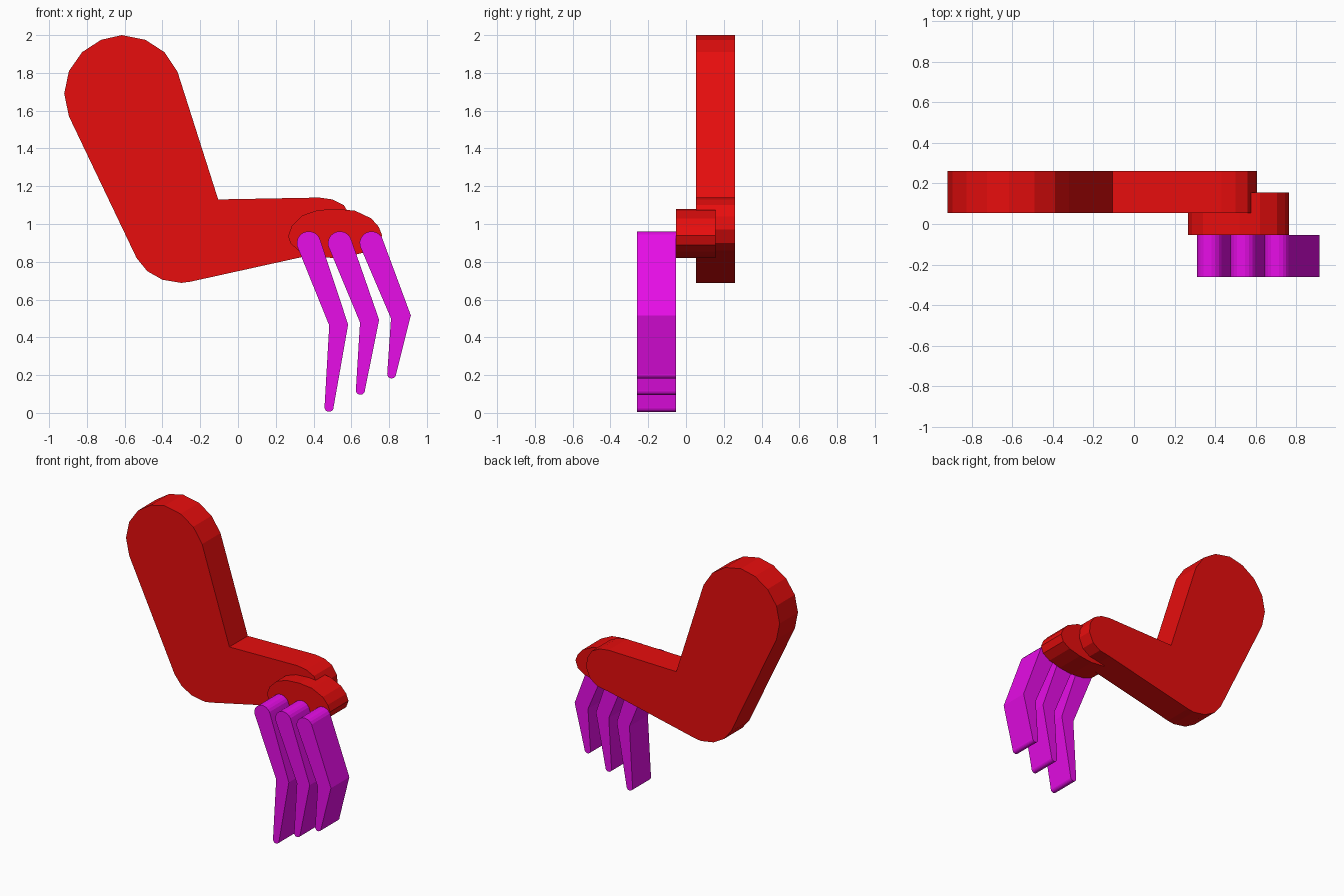
import bpy, bmesh, math


def material(name, rgb):
    m = bpy.data.materials.new(name)
    m.diffuse_color = (*rgb, 1)
    return m


RED = material("red", (0.8, 0.004, 0.004))
MAGENTA = material("magenta", (0.8, 0.004, 0.8))


def slab(name, outline, y0, y1, mat):
    """Extrude an (x, z) outline from y0 to y1."""
    bm = bmesh.new()
    face = bm.faces.new([bm.verts.new((x, y0, z)) for x, z in outline])
    ext = bmesh.ops.extrude_face_region(bm, geom=[face])
    for g in ext["geom"]:
        if isinstance(g, bmesh.types.BMVert):
            g.co.y = y1
    bmesh.ops.recalc_face_normals(bm, faces=bm.faces)
    me = bpy.data.meshes.new(name)
    bm.to_mesh(me)
    bm.free()
    me.materials.append(mat)
    ob = bpy.data.objects.new(name, me)
    bpy.context.collection.objects.link(ob)
    return ob


def cap(a, b, n=10):
    """Half circle running clockwise from point a to point b."""
    cx, cz = (a[0] + b[0]) / 2, (a[1] + b[1]) / 2
    r = math.dist(a, b) / 2
    t = math.atan2(a[1] - cz, a[0] - cx)
    return [(cx + r * math.cos(t - math.pi * i / n),
             cz + r * math.sin(t - math.pi * i / n)) for i in range(n + 1)]


# Bent arm: broad shoulder, elbow and rounded wrist
arm = [(-0.615, 2.0), (-0.49, 1.975), (-0.39, 1.91), (-0.32, 1.805),
       (-0.105, 1.13), (0.43, 1.14), (0.50, 1.13), (0.56, 1.10),
       (0.597, 1.04), (0.605, 0.97), (0.575, 0.90), (0.515, 0.86),
       (0.43, 0.845), (-0.25, 0.695), (-0.30, 0.688), (-0.40, 0.705),
       (-0.48, 0.75), (-0.537, 0.82), (-0.895, 1.57), (-0.92, 1.69),
       (-0.895, 1.81), (-0.825, 1.91), (-0.725, 1.975)]
slab("arm", arm, 0.053, 0.26, RED)

# Oval palm in front of the wrist
palm = [(0.265, 0.935), (0.285, 0.99), (0.34, 1.045), (0.42, 1.073),
        (0.52, 1.08), (0.62, 1.07), (0.705, 1.03), (0.745, 0.985),
        (0.763, 0.94), (0.745, 0.89), (0.69, 0.855), (0.60, 0.832),
        (0.50, 0.82), (0.40, 0.83), (0.32, 0.86), (0.28, 0.895)]
slab("palm", palm, -0.053, 0.155, RED)

# Fingers: knuckle left/right, outer bend, tip right/left, inner bend
fingers = [
    ((0.312, 0.885), (0.437, 0.91), (0.583, 0.468), (0.506, 0.03), (0.458, 0.03), (0.483, 0.463)),
    ((0.477, 0.885), (0.602, 0.91), (0.747, 0.493), (0.672, 0.12), (0.624, 0.12), (0.646, 0.479)),
    ((0.645, 0.885), (0.769, 0.91), (0.915, 0.516), (0.837, 0.206), (0.79, 0.206), (0.81, 0.50)),
]
for i, (kl, kr, outer, tr, tl, inner) in enumerate(fingers):
    slab(f"finger_{i + 1}", cap(kl, kr) + [outer] + cap(tr, tl) + [inner],
         -0.26, -0.053, MAGENTA)
